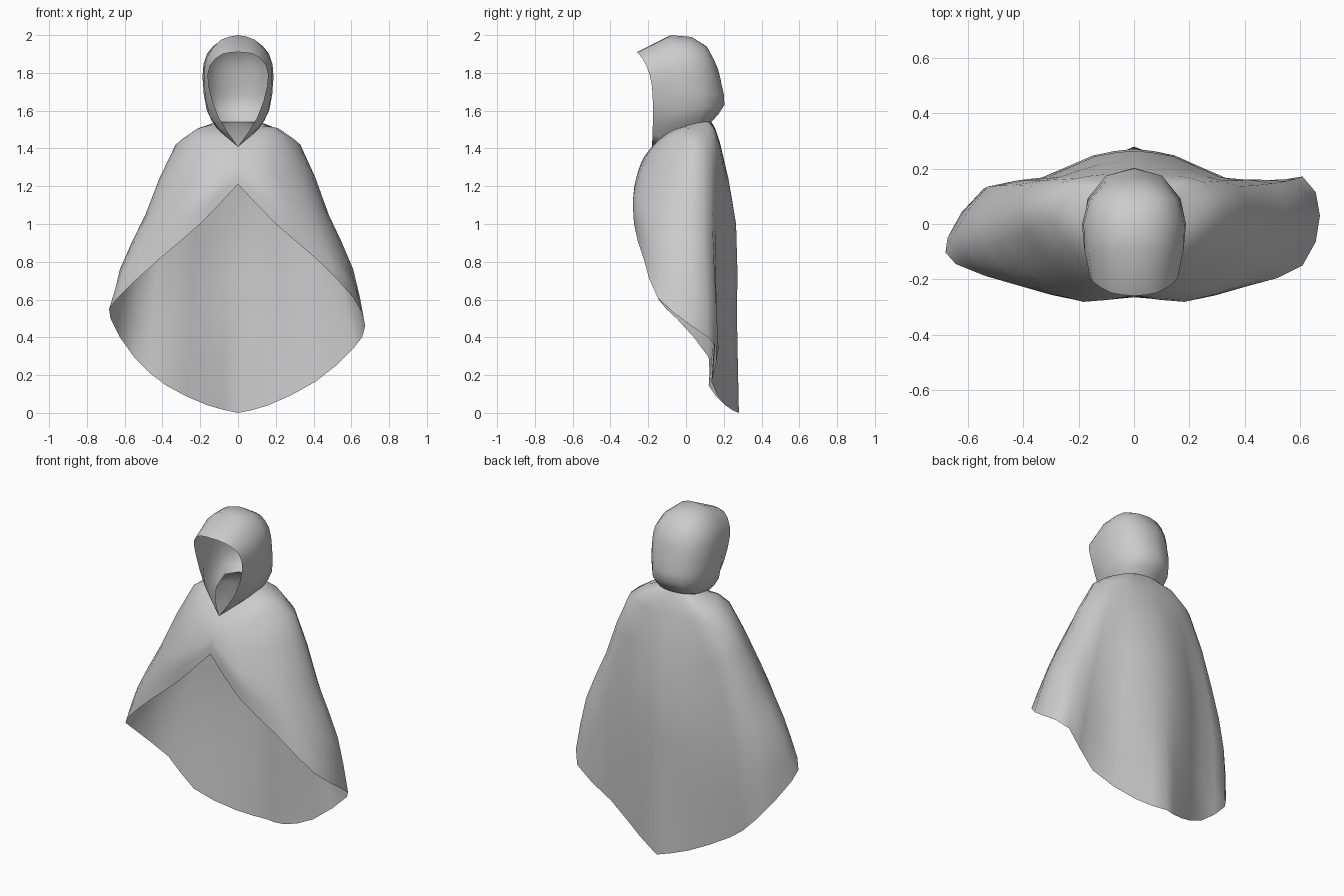
import bpy, bmesh
from mathutils import Vector


def spline(points, steps):
    """Catmull-Rom curve through the points."""
    p = [Vector(q) for q in points]
    p = [2 * p[0] - p[1]] + p + [2 * p[-1] - p[-2]]
    out = []
    for i in range(1, len(p) - 2):
        a, b, c, d = p[i - 1:i + 3]
        for s in range(steps):
            t = s / steps
            out.append(0.5 * (2 * b + (c - a) * t + (2 * a - 5 * b + 4 * c - d) * t * t
                              + (3 * b - a - 3 * c + d) * t ** 3))
    return out + [p[-2]]


def sheet(name, right, left, across, down):
    """Cloth from two halves (columns front to back, top to bottom); the left one is flipped in x."""
    bm = bmesh.new()
    for columns, side in ((right, 1), (left, -1)):
        rows = [spline(r, across) for r in zip(*columns)]
        grid = [[bm.verts.new((v.x * side, v.y, v.z)) for v in spline(c, down)] for c in zip(*rows)]
        for a, b in zip(grid, grid[1:]):
            for r in range(len(a) - 1):
                quad = (a[r], a[r + 1], b[r + 1], b[r])
                bm.faces.new(quad[::side])
    bmesh.ops.remove_doubles(bm, verts=bm.verts, dist=0.001)
    for f in bm.faces:
        f.smooth = True
    me = bpy.data.meshes.new(name)
    bm.to_mesh(me)
    bm.free()
    bpy.context.collection.objects.link(bpy.data.objects.new(name, me))


# Cape: each column is neck, shoulder, middle, lower, hem
cape = [
    [(0, -.18, 1.41), (0, -.225, 1.35), (0, -.25, 1.29), (0, -.26, 1.25), (0, -.265, 1.21)],
    [(.06, -.13, 1.46), (.12, -.21, 1.36), (.17, -.275, 1.17), (.19, -.28, 1.08), (.20, -.275, 1.0)],
    [(.10, -.07, 1.495), (.20, -.13, 1.43), (.33, -.21, 1.10), (.375, -.225, .96), (.41, -.225, .82)],
    [(.12, 0, 1.52), (.26, -.035, 1.465), (.43, -.12, 1.08), (.53, -.14, .83), (.61, -.15, .61)],
    [(.13, .06, 1.535), (.33, .05, 1.42), (.48, .03, 1.05), (.61, .03, .76), (.673, .03, .46)],
    [(.11, .10, 1.54), (.29, .13, 1.41), (.44, .14, 1.0), (.55, .155, .68), (.61, .172, .34)],
    [(.08, .12, 1.54), (.21, .165, 1.43), (.31, .17, .95), (.35, .16, .55), (.41, .135, .165)],
    [(.04, .13, 1.54), (.10, .18, 1.42), (.14, .245, .95), (.15, .24, .5), (.16, .21, .04)],
    [(0, .135, 1.54), (0, .18, 1.43), (0, .265, 1.0), (0, .27, .5), (0, .28, 0)],
]
# The left side hangs slightly further forward near the hem
cape_left = [list(c) for c in cape]
left_changes = {
    (3, 3): (.55, -.15, .82), (3, 4): (.645, -.145, .60),
    (4, 2): (.49, 0, 1.05), (4, 3): (.625, -.03, .76), (4, 4): (.675, -.05, .50),
    (5, 3): (.53, .135, .65), (5, 4): (.55, .12, .295), (6, 4): (.38, .12, .145),
}
for (c, r), point in left_changes.items():
    cape_left[c][r] = point
sheet("cape", cape, cape_left, 2, 2)

# Hood: arcs from the neck up to the crown line, face opening first
hood = [
    [(0, -.18, 1.41), (.10, -.175, 1.56), (.155, -.18, 1.73), (.148, -.21, 1.84), (.08, -.25, 1.90), (0, -.26, 1.91)],
    [(.06, -.13, 1.46), (.15, -.10, 1.57), (.18, -.09, 1.75), (.165, -.10, 1.88), (.09, -.10, 1.975), (0, -.08, 2.0)],
    [(.11, -.05, 1.505), (.165, -.01, 1.60), (.188, 0, 1.78), (.165, 0, 1.90), (.09, .02, 1.97), (0, .03, 1.99)],
    [(.13, .06, 1.535), (.165, .09, 1.62), (.165, .09, 1.77), (.145, .09, 1.88), (.08, .10, 1.935), (0, .11, 1.94)],
    [(.08, .12, 1.54), (.10, .175, 1.62), (.10, .165, 1.74), (.09, .15, 1.82), (.05, .148, 1.865), (0, .148, 1.87)],
    [(0, .135, 1.54), (0, .203, 1.63), (0, .19, 1.73), (0, .175, 1.80), (0, .163, 1.835), (0, .148, 1.87)],
]
hood = [arc[::-1] for arc in hood]
sheet("hood", hood, hood, 1, 2)
